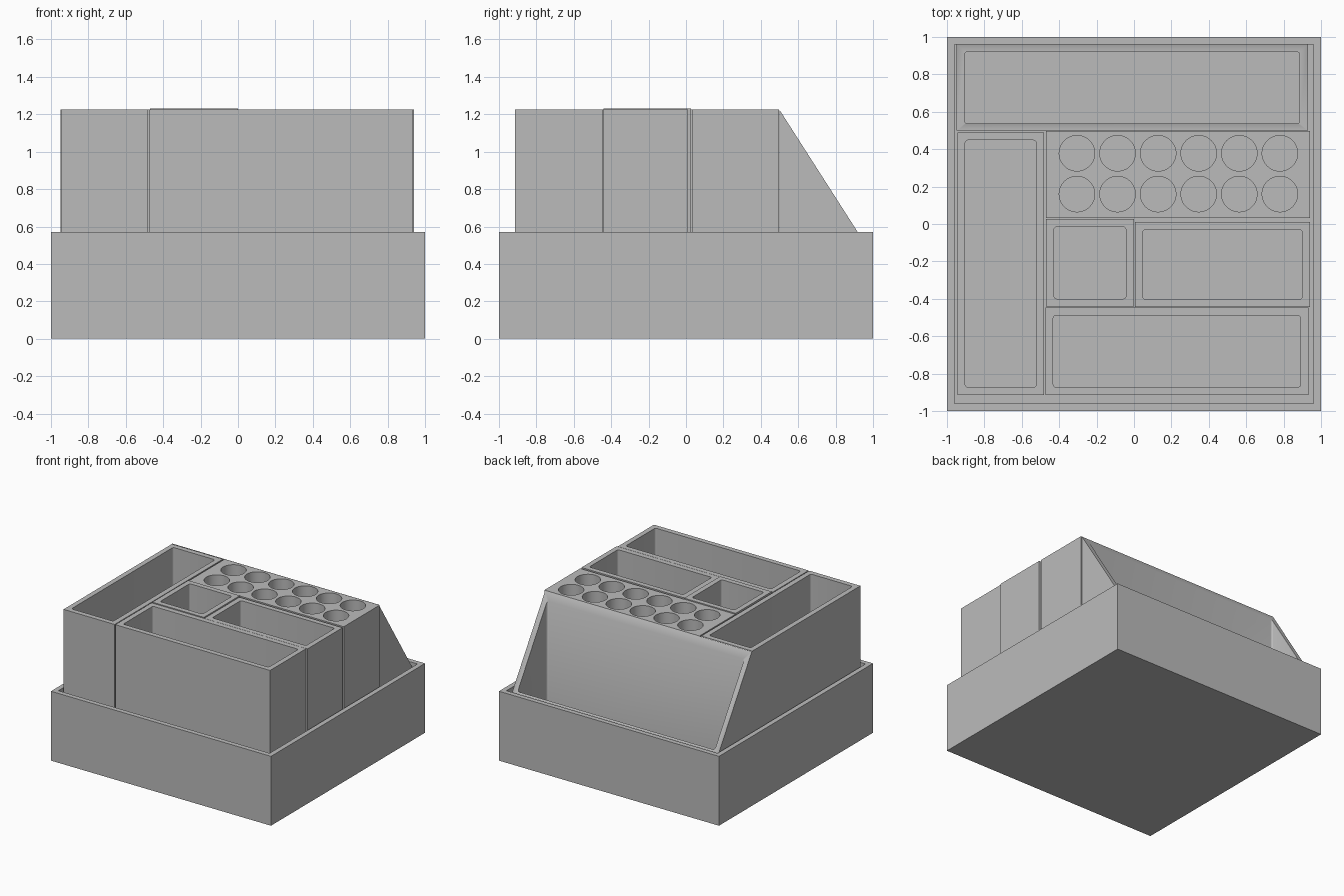
import bpy, bmesh
from mathutils import Matrix

cube = bpy.data.objects.get("Cube")
if cube:
    bpy.data.objects.remove(cube, do_unlink=True)

GREY = (0.5, 0.5, 0.5, 1.0)
mat = bpy.data.materials.new("plain grey")
mat.use_nodes = True
mat.diffuse_color = GREY
mat.node_tree.nodes["Principled BSDF"].inputs["Base Color"].default_value = GREY

WALL = 0.042
BASE = 0.04
FLOOR = BASE + WALL
TOP = 1.225


def make_object(name, bm):
    bmesh.ops.recalc_face_normals(bm, faces=bm.faces)
    mesh = bpy.data.meshes.new(name)
    bm.to_mesh(mesh)
    bm.free()
    mesh.materials.append(mat)
    obj = bpy.data.objects.new(name, mesh)
    bpy.context.collection.objects.link(obj)
    return obj


def extrude_profile(name, points, direction):
    """Closed planar outline swept along a direction."""
    bm = bmesh.new()
    face = bm.faces.new([bm.verts.new(p) for p in points])
    swept = bmesh.ops.extrude_face_region(bm, geom=[face])["geom"]
    verts = [v for v in swept if isinstance(v, bmesh.types.BMVert)]
    bmesh.ops.translate(bm, verts=verts, vec=direction)
    return make_object(name, bm)


def block(name, x0, x1, y0, y1, z0, z1):
    outline = [(x0, y0, z0), (x1, y0, z0), (x1, y1, z0), (x0, y1, z0)]
    return extrude_profile(name, outline, (0, 0, z1 - z0))


def cut(obj, cutter):
    """Subtract the cutter, bake the result and discard the cutter."""
    cutter.hide_render = True
    mod = obj.modifiers.new("pocket", "BOOLEAN")
    mod.operation = "DIFFERENCE"
    mod.solver = "EXACT"
    mod.object = cutter
    bpy.context.view_layer.update()
    graph = bpy.context.evaluated_depsgraph_get()
    mesh = bpy.data.meshes.new_from_object(obj.evaluated_get(graph))
    obj.modifiers.clear()
    obj.data = mesh
    bpy.data.objects.remove(cutter, do_unlink=True)


def pocket(obj, x0, x1, y0, y1, floor=FLOOR, radius=0.015):
    """Cut an open-topped cavity with rounded upright corners."""
    cutter = block("pocket_cutter", x0, x1, y0, y1, floor, 1.6)
    if radius:
        bm = bmesh.new()
        bm.from_mesh(cutter.data)
        upright = [e for e in bm.edges
                   if abs(e.verts[0].co.z - e.verts[1].co.z) > 0.1]
        bmesh.ops.bevel(bm, geom=upright, offset=radius, segments=4,
                        profile=0.5, affect="EDGES")
        bm.to_mesh(cutter.data)
        bm.free()
    cut(obj, cutter)


def bin_box(name, x0, x1, y0, y1, top=TOP):
    obj = block(name, x0, x1, y0, y1, BASE, top)
    pocket(obj, x0 + WALL, x1 - WALL, y0 + WALL, y1 - WALL)
    return obj


# Outer tray
tray = block("tray", -1, 1, -1, 1, 0, 0.57)
pocket(tray, -0.96, 0.96, -0.96, 0.96, BASE, 0)

# Open rectangular bins
bins = [
    bin_box("right_long_bin", -0.945, -0.481, -0.915, 0.49),
    bin_box("front_bin", -0.474, 0.932, -0.915, -0.456 + 0.01),
    bin_box("small_square_bin", -0.47, -0.001, -0.442, 0.026, TOP + 0.006),
    bin_box("middle_bin", 0.005, 0.942, -0.444, 0.012),
]

# Holder with two rows of round holes
holder = block("round_hole_holder", -0.47, 0.94, 0.031, 0.497, BASE, TOP)
bm = bmesh.new()
for row in range(2):
    for col in range(6):
        centre = (-0.305 + 0.217 * col, 0.16 + 0.218 * row, (FLOOR + 1.6) / 2)
        bmesh.ops.create_cone(bm, cap_ends=True, segments=48, radius1=0.095,
                              radius2=0.095, depth=1.6 - FLOOR,
                              matrix=Matrix.Translation(centre))
cut(holder, make_object("hole_cutter", bm))

# Rear bin with a sloping open face
side = [(0.499, BASE), (0.96, BASE), (0.96, 0.505), (0.499, TOP)]
rear = extrude_profile("rear_sloped_bin", [(-0.948, y, z) for y, z in side],
                       (1.878, 0, 0))
pocket(rear, -0.906, 0.886, 0.537, 0.92)

# Soften only the curved walls
for obj in bins + [holder, rear]:
    bpy.ops.object.select_all(action="DESELECT")
    obj.select_set(True)
    bpy.context.view_layer.objects.active = obj
    bpy.ops.object.shade_smooth_by_angle(angle=0.6)
